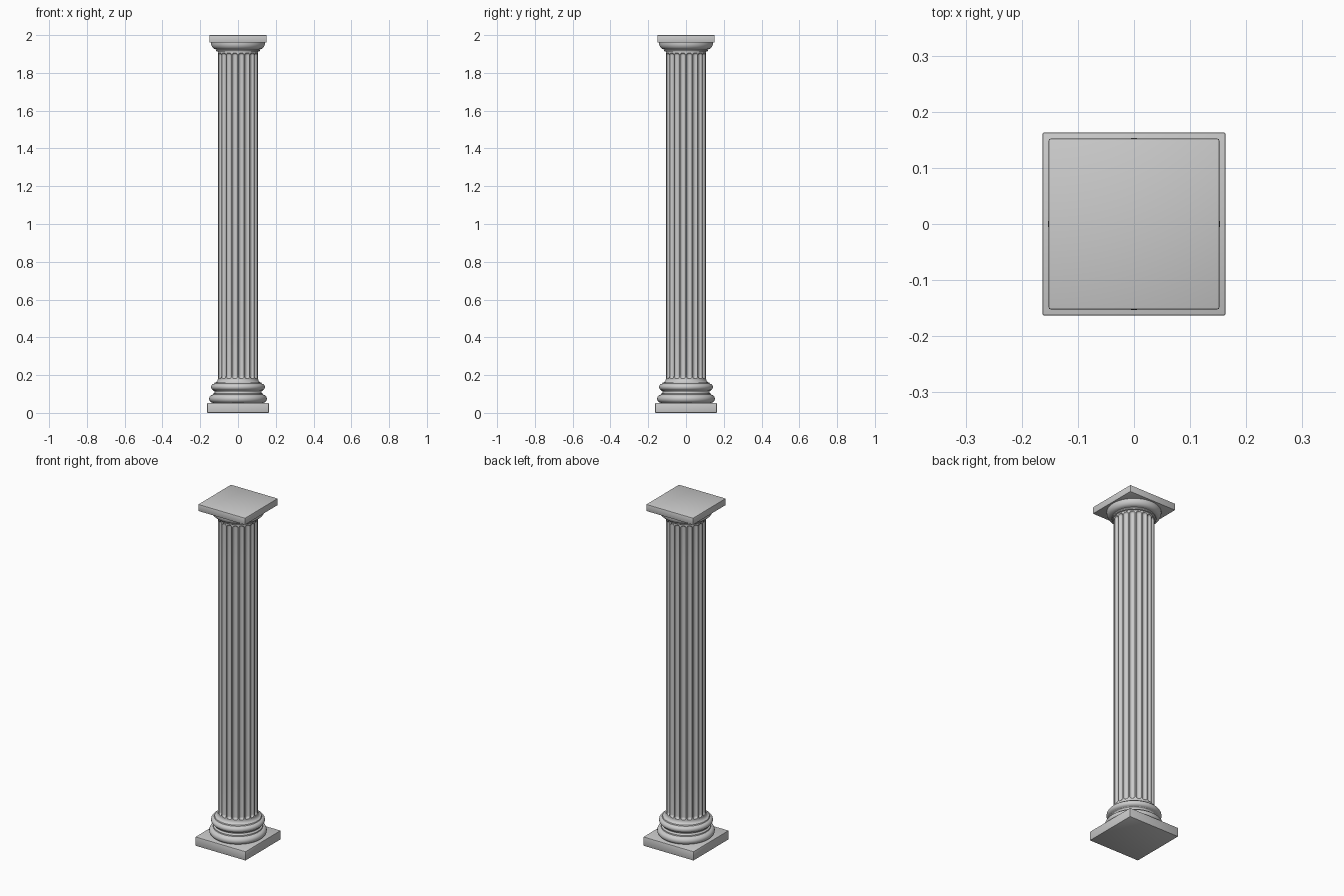
import bpy, bmesh, math

if "Cube" in bpy.data.objects:
    bpy.data.objects.remove(bpy.data.objects["Cube"])

stone = bpy.data.materials.new("grey stone")
stone.diffuse_color = (0.6, 0.6, 0.6, 1)
stone.use_nodes = True
stone.node_tree.nodes["Principled BSDF"].inputs["Base Color"].default_value = stone.diffuse_color


def finish(name, bm, angle=35):
    bmesh.ops.recalc_face_normals(bm, faces=bm.faces)
    me = bpy.data.meshes.new(name)
    bm.to_mesh(me)
    bm.free()
    me.materials.append(stone)
    ob = bpy.data.objects.new(name, me)
    bpy.context.collection.objects.link(ob)
    bpy.ops.object.select_all(action='DESELECT')
    ob.select_set(True)
    bpy.context.view_layer.objects.active = ob
    bpy.ops.object.shade_smooth_by_angle(angle=math.radians(angle))
    return ob


def rings(name, heights, segments, radius):
    """Closed round body whose radius depends on ring number and angle."""
    bm = bmesh.new()
    rows = []
    for i, z in enumerate(heights):
        row = []
        for k in range(segments):
            a = 2 * math.pi * k / segments
            r = radius(i, a)
            row.append(bm.verts.new((r * math.cos(a), r * math.sin(a), z)))
        rows.append(row)
    for lo, hi in zip(rows, rows[1:]):
        for k in range(segments):
            n = (k + 1) % segments
            bm.faces.new((lo[k], lo[n], hi[n], hi[k]))
    bm.faces.new(rows[0][::-1])
    bm.faces.new(rows[-1])
    return finish(name, bm)


def lathe(name, profile):
    return rings(name, [z for r, z in profile], 96, lambda i, a: profile[i][0])


def slab(name, half, z0, z1):
    bm = bmesh.new()
    bmesh.ops.create_cube(bm, size=1)
    for v in bm.verts:
        v.co = (v.co.x * 2 * half, v.co.y * 2 * half, z0 if v.co.z < 0 else z1)
    bmesh.ops.bevel(bm, geom=bm.edges[:], offset=0.003, segments=2,
                    profile=0.5, affect='EDGES')
    return finish(name, bm)


def arc(r, z, rr, rz, a0, a1, n=10):
    """Points along an elliptical arc in the profile plane."""
    out = []
    for i in range(n + 1):
        a = math.radians(a0 + (a1 - a0) * i / n)
        out.append((r + rr * math.cos(a), z + rz * math.sin(a)))
    return out


# square slabs at both ends
slab("plinth", 0.163, 0.0, 0.053)
slab("abacus", 0.152, 1.96, 2.0)

# moulded base: lower torus, hollow, upper torus, flare into the shaft
base = [(0.13, 0.05)]
base += arc(0.130, 0.075, 0.023, 0.022, -85, 85)
base += [(0.131, 0.103)]
base += arc(0.131, 0.110, 0.008, 0.007, 270, 90, 8)
base += [(0.132, 0.118)]
base += arc(0.123, 0.137, 0.020, 0.018, -75, 80)
base += [(0.124, 0.160)]
base += arc(0.124, 0.180, 0.017, 0.020, 270, 180, 8)
lathe("base_moulding", base)

# capital: small neck ring and rounded flare under the abacus
cap = [(0.106, 1.905), (0.107, 1.912), (0.114, 1.914), (0.116, 1.919), (0.114, 1.924)]
cap += arc(0.116, 1.955, 0.026, 0.030, -80, 0, 8)
cap += [(0.142, 1.962)]
lathe("capital_moulding", cap)

# fluted shaft: grooves with round ends
R, FLUTES, PER = 0.107, 20, 14
BOTTOM, TOP = 0.182, 1.905
pitch = 2 * math.pi * R / FLUTES
W = pitch * 0.40
ends = [W * (1 - math.cos(math.pi / 2 * i / 8)) for i in range(9)]
heights = [0.17] + [BOTTOM + e for e in ends]
heights += [BOTTOM + (TOP - BOTTOM) * i / 8 for i in range(1, 8)]
heights += [TOP - e for e in reversed(ends)] + [1.915]


def shaft_radius(i, a):
    z = heights[i]
    if z <= BOTTOM or z >= TOP:
        return R
    s = ((a * FLUTES / (2 * math.pi)) % 1 - 0.5) * pitch
    d = max(0, BOTTOM + W - z, z - (TOP - W))
    return R - 0.8 * math.sqrt(max(0, W * W - s * s - d * d))


rings("fluted_shaft", heights, FLUTES * PER, shaft_radius)
